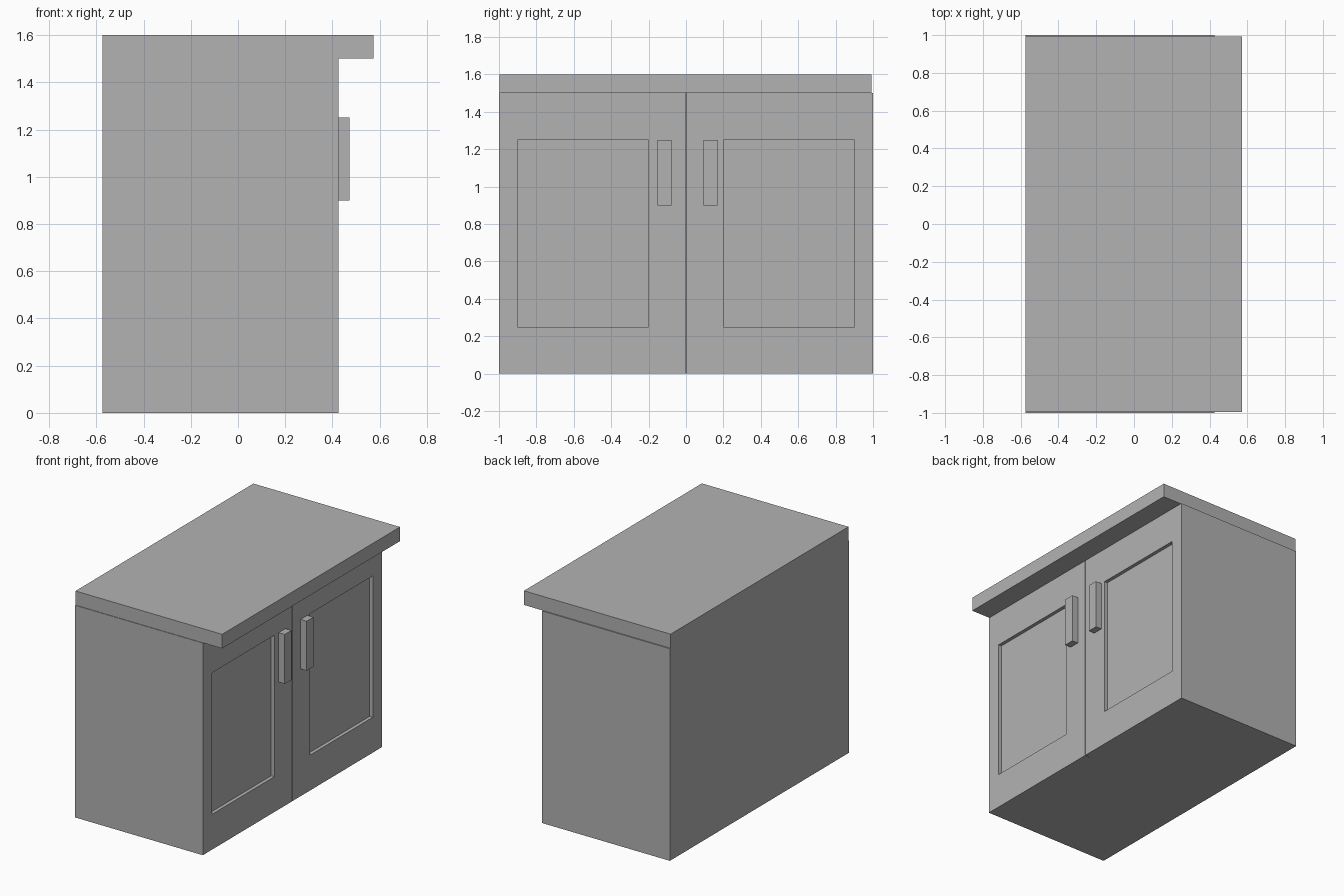
import bpy
import bmesh

cube = bpy.data.objects.get("Cube")
if cube:
    bpy.data.objects.remove(cube, do_unlink=True)

# Single flat grey
grey = bpy.data.materials.new("plain grey")
grey.use_nodes = True
colour = (0.448, 0.448, 0.448, 1)
grey.diffuse_color = colour
grey.node_tree.nodes["Principled BSDF"].inputs["Base Color"].default_value = colour


def box(name, xs, ys, zs, recess=None):
    """Box between limits; recess = (ys, zs, depth) sinks a panel in the +x face."""
    bm = bmesh.new()
    bmesh.ops.create_cube(bm, size=1)
    for v in bm.verts:
        v.co = [lim[1] if c > 0 else lim[0] for c, lim in zip(v.co, (xs, ys, zs))]
    bm.normal_update()
    if recess:
        py, pz, depth = recess
        panel = max(bm.faces, key=lambda f: f.normal.x)
        mid = panel.calc_center_median()
        bmesh.ops.inset_individual(bm, faces=[panel], thickness=0.1)
        for v in panel.verts:
            v.co.y = py[1] if v.co.y > mid.y else py[0]
            v.co.z = pz[1] if v.co.z > mid.z else pz[0]
        # Second ring forms the straight walls of the recess
        bmesh.ops.inset_individual(bm, faces=[panel], thickness=0)
        for v in panel.verts:
            v.co.x -= depth
    bmesh.ops.recalc_face_normals(bm, faces=bm.faces)
    mesh = bpy.data.meshes.new(name)
    bm.to_mesh(mesh)
    bm.free()
    mesh.materials.append(grey)
    obj = bpy.data.objects.new(name, mesh)
    bpy.context.collection.objects.link(obj)
    return obj


BACK, DOOR_BACK, FRONT = -0.574, 0.39, 0.425

# Carcass and overhanging worktop
box("cabinet_body", (BACK, DOOR_BACK), (-1, 1), (0, 1.5))
box("worktop", (BACK, 0.573), (-0.996, 0.992), (1.5, 1.6))

# Paired doors with sunken panels, and their handles
for side, s in (("right", -1), ("left", 1)):
    def span(a, b):
        return sorted((s * a, s * b))
    box(side + "_door", (DOOR_BACK, FRONT), span(0.002, 1), (0, 1.5),
        recess=(span(0.2, 0.9), (0.25, 1.25), 0.025))
    handle = span(0.085, 0.16)
    box(side + "_handle", (FRONT - 0.005, 0.472),
        [y + 0.008 for y in handle], (0.9, 1.25))
